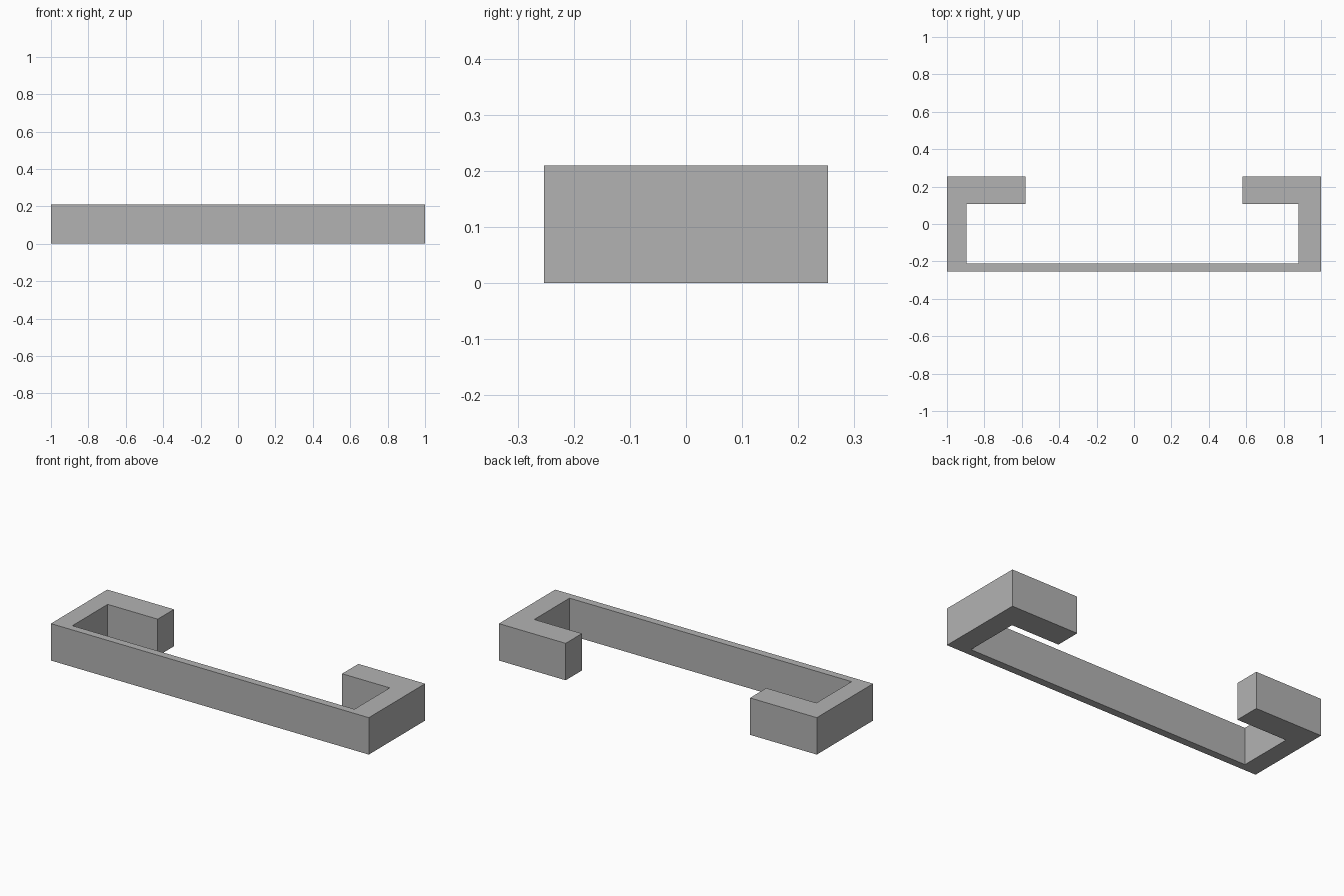
import bpy
import bmesh

if "Cube" in bpy.data.objects:
    bpy.data.objects.remove(bpy.data.objects["Cube"])

HEIGHT = 0.21

# Single grey finish
grey = bpy.data.materials.new("grey")
grey.diffuse_color = (0.45, 0.45, 0.45, 1.0)
grey.use_nodes = True
grey.node_tree.nodes["Principled BSDF"].inputs["Base Color"].default_value = grey.diffuse_color

# Plan outline of the bracket, counter-clockwise from the front left corner
outline = [
    (-1.0, -0.253), (1.0, -0.253),                                # front wall
    (1.0, 0.253), (0.58, 0.253), (0.58, 0.107), (0.88, 0.107),    # right hook
    (0.88, -0.21), (-0.895, -0.21),                               # inner front
    (-0.895, 0.107), (-0.58, 0.107), (-0.58, 0.253), (-1.0, 0.253),  # left hook
]

# Extrude the outline upwards into a solid
bm = bmesh.new()
base = bm.faces.new([bm.verts.new((x, y, 0)) for x, y in outline])
result = bmesh.ops.extrude_face_region(bm, geom=[base], use_keep_orig=True)
top_verts = [g for g in result["geom"] if isinstance(g, bmesh.types.BMVert)]
bmesh.ops.translate(bm, verts=top_verts, vec=(0, 0, HEIGHT))
bmesh.ops.recalc_face_normals(bm, faces=bm.faces[:])

mesh = bpy.data.meshes.new("hooked_bracket")
bm.to_mesh(mesh)
bm.free()
mesh.materials.append(grey)
bracket = bpy.data.objects.new("hooked_bracket", mesh)
bpy.context.collection.objects.link(bracket)
